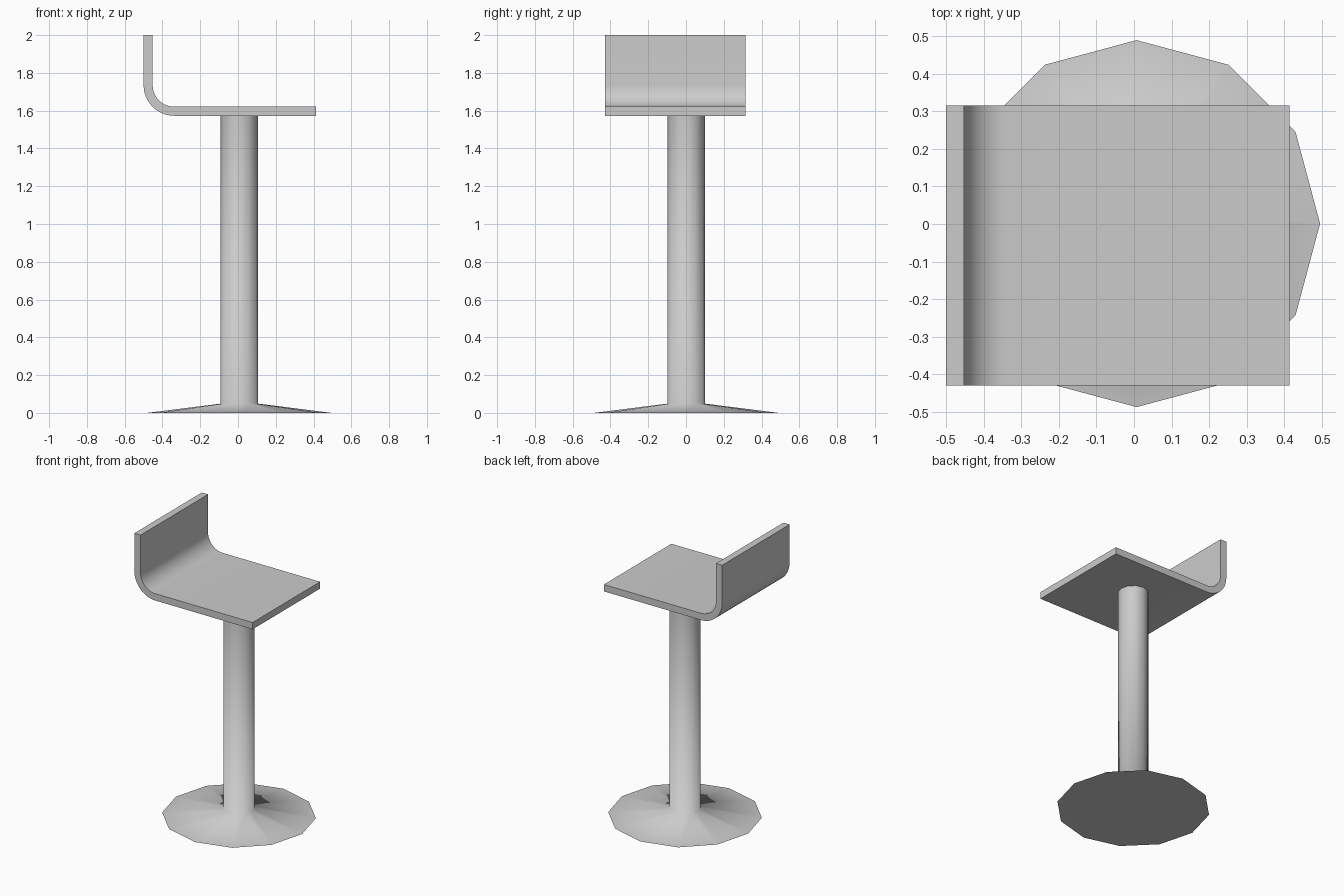
import bpy, bmesh
from math import radians, cos, sin, pi

if "Cube" in bpy.data.objects:
    bpy.data.objects.remove(bpy.data.objects["Cube"])


def finish(name, bm, angle):
    bmesh.ops.recalc_face_normals(bm, faces=bm.faces)
    mesh = bpy.data.meshes.new(name)
    bm.to_mesh(mesh)
    bm.free()
    obj = bpy.data.objects.new(name, mesh)
    bpy.context.collection.objects.link(obj)
    bpy.ops.object.select_all(action='DESELECT')
    obj.select_set(True)
    bpy.context.view_layer.objects.active = obj
    bpy.ops.object.shade_smooth_by_angle(angle=radians(angle))
    return obj


def arc(cx, cz, r, a0, a1, steps):
    angles = [radians(a0 + (a1 - a0) * i / steps) for i in range(steps + 1)]
    return [(cx + r * cos(a), cz + r * sin(a)) for a in angles]


# Pedestal: twelve-sided shallow cone foot flowing into the column
SIDES, CX, CY = 12, 0.007, 0.001
bm = bmesh.new()
rings = []
for radius, z in [(0.488, 0.0), (0.099, 0.049), (0.099, 1.574)]:
    rings.append([bm.verts.new((CX + radius * cos(2 * pi * i / SIDES),
                                CY + radius * sin(2 * pi * i / SIDES), z))
                  for i in range(SIDES)])
for low, high in zip(rings, rings[1:]):
    for i in range(SIDES):
        j = (i + 1) % SIDES
        bm.faces.new((low[i], low[j], high[j], high[i]))
bm.faces.new(rings[0])
bm.faces.new(rings[-1])
finish("pedestal", bm, 86)

# Seat: bent sheet, an L profile with a rounded corner extruded along y
FRONT, BACK = -0.43, 0.315
outer = [(-0.5, 2.0)] + arc(-0.338, 1.735, 0.162, 180, 270, 10) + [(0.414, 1.573)]
inner = [(-0.452, 2.0)] + arc(-0.338, 1.735, 0.114, 180, 270, 10) + [(0.414, 1.621)]
bm = bmesh.new()
strip = []
for (xo, zo), (xi, zi) in zip(outer, inner):
    strip.append((bm.verts.new((xo, FRONT, zo)), bm.verts.new((xi, FRONT, zi))))
side = [bm.faces.new((a[0], b[0], b[1], a[1])) for a, b in zip(strip, strip[1:])]
new = bmesh.ops.extrude_face_region(bm, geom=side, use_keep_orig=True)["geom"]
bmesh.ops.translate(bm, vec=(0, BACK - FRONT, 0),
                    verts=[g for g in new if isinstance(g, bmesh.types.BMVert)])
finish("seat", bm, 30)
